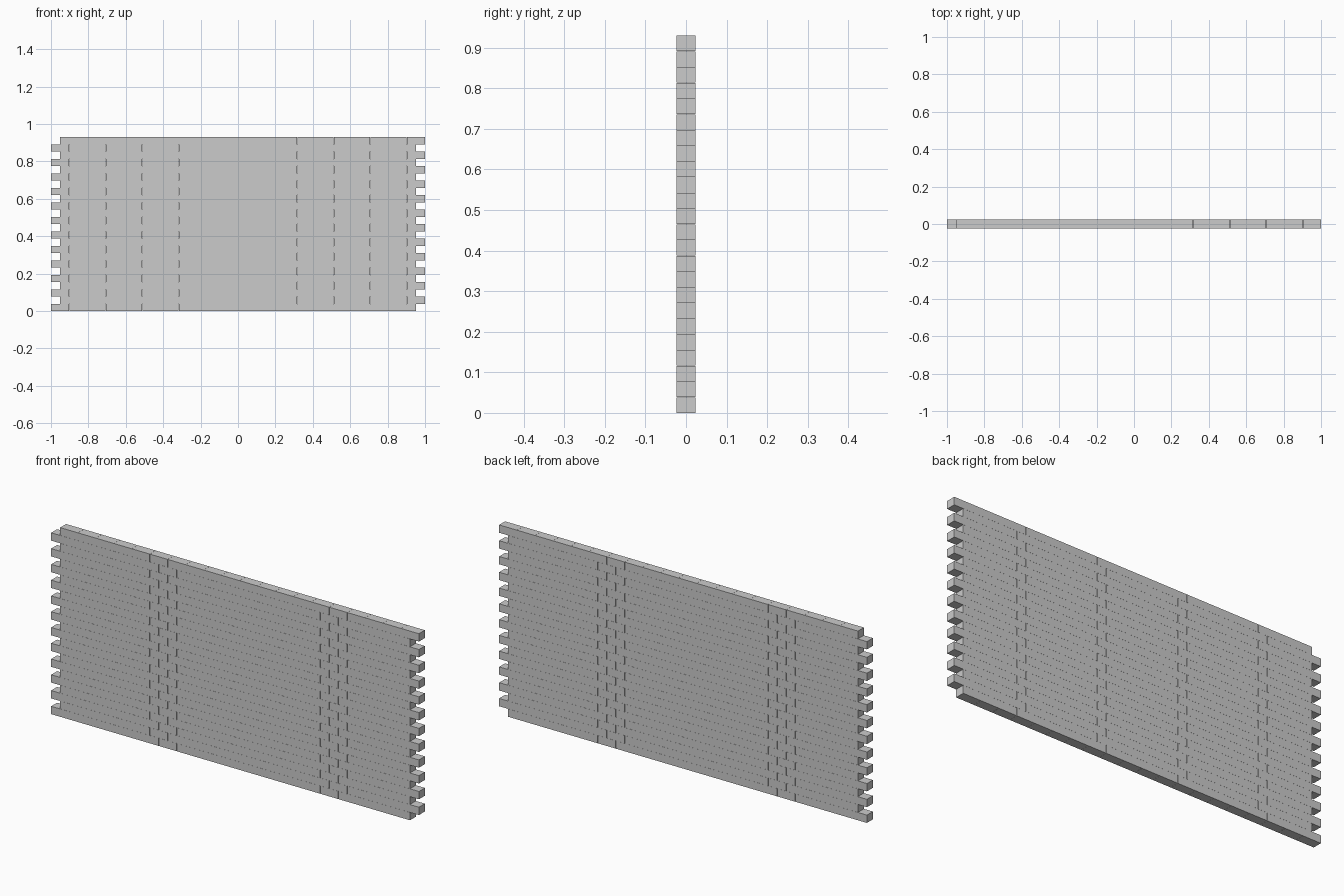
import bpy
import bmesh
from mathutils import Matrix, Vector

if "Cube" in bpy.data.objects:
    bpy.data.objects.remove(bpy.data.objects["Cube"])

COLS, ROWS = 20, 24
PITCH = 2.0 / (COLS + 0.5)      # brick spacing, half-brick overhang at each end
ROW_H = 0.93 / ROWS
DEPTH = 0.046
GAP = 0.0006                    # hairline joint between bricks


def brick_courses(name, x_start, z_start, z_step, rows):
    """One brick repeated along x, then stacked up in alternate rows."""
    mesh = bpy.data.meshes.new(name)
    bm = bmesh.new()
    size = Vector((PITCH - GAP, DEPTH, ROW_H - GAP / 2))
    bmesh.ops.create_cube(bm, size=1.0, matrix=Matrix.Diagonal(size.to_4d()))
    bm.to_mesh(mesh)
    bm.free()
    obj = bpy.data.objects.new(name, mesh)
    bpy.context.collection.objects.link(obj)
    obj.location = (x_start + PITCH / 2, 0, z_start + size.z / 2)
    for label, count, offset in (("along", COLS, (PITCH, 0, 0)),
                                 ("up", rows, (0, 0, z_step))):
        arr = obj.modifiers.new(label, 'ARRAY')
        arr.count = count
        arr.use_relative_offset = False
        arr.use_constant_offset = True
        arr.constant_offset_displace = offset
    return obj


# Running bond: even courses flush left, odd courses shifted half a brick
brick_courses("even_courses", -1.0, 0.0, 2 * ROW_H, ROWS // 2)
brick_courses("odd_courses", -1.0 + PITCH / 2, ROW_H, 2 * ROW_H, ROWS // 2)
